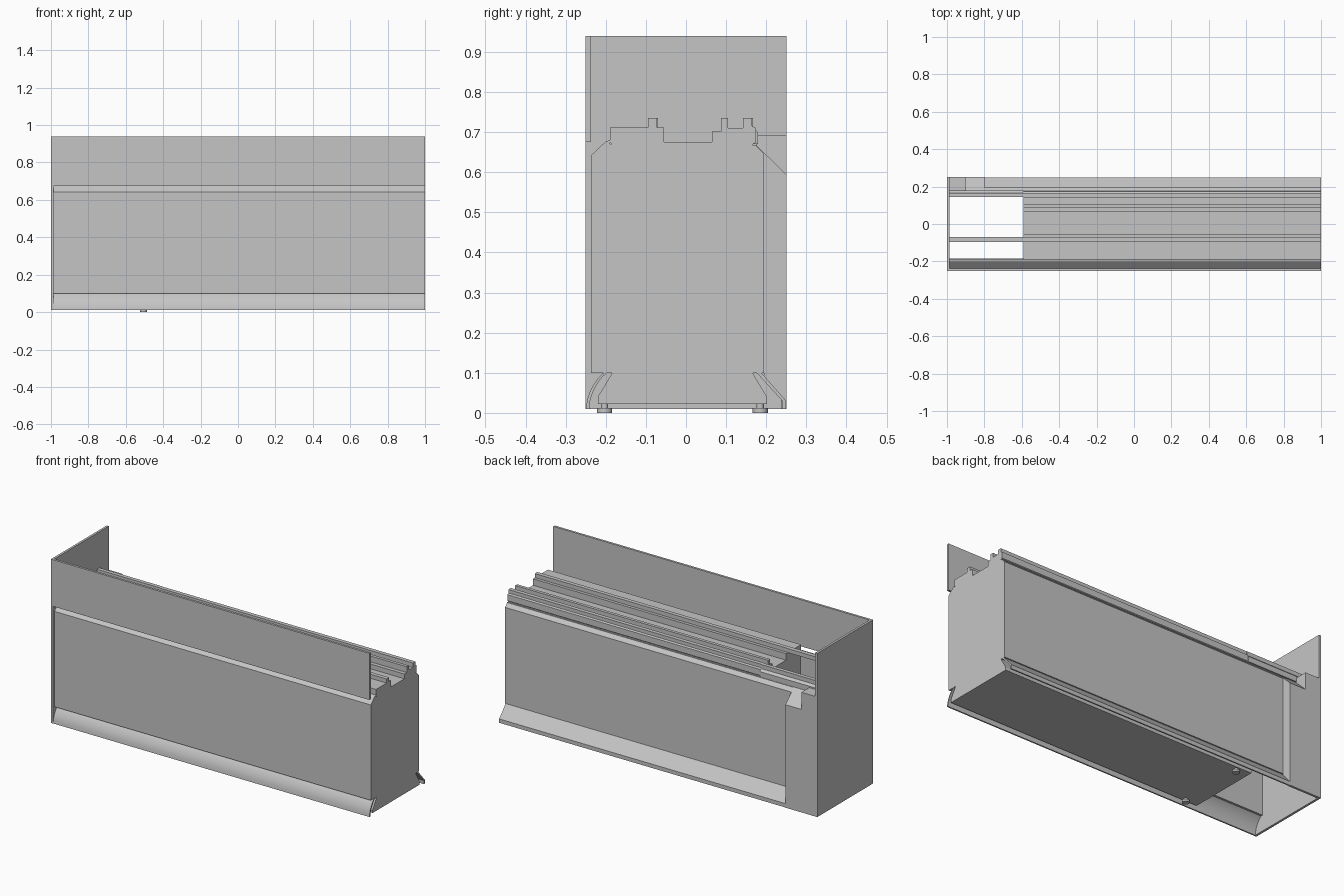
import bpy, bmesh

cube = bpy.data.objects.get("Cube")
if cube:
    bpy.data.objects.remove(cube, do_unlink=True)

grey = bpy.data.materials.new("light_grey")
grey.use_nodes = True
GREY = (0.56, 0.56, 0.56, 1)
grey.diffuse_color = GREY
grey.node_tree.nodes["Principled BSDF"].inputs["Base Color"].default_value = GREY

LEFT, RIGHT, T = 1.0, -1.0, 0.013
INNER = RIGHT + T


def extrude(name, profile, x0, x1, smooth=False):
    """Sweep a closed (y, z) profile along x."""
    bm = bmesh.new()
    face = bm.faces.new([bm.verts.new((x0, y, z)) for y, z in profile])
    res = bmesh.ops.extrude_face_region(bm, geom=[face])
    moved = [v for v in res["geom"] if isinstance(v, bmesh.types.BMVert)]
    bmesh.ops.translate(bm, verts=moved, vec=(x1 - x0, 0, 0))
    bmesh.ops.recalc_face_normals(bm, faces=bm.faces)
    mesh = bpy.data.meshes.new(name)
    bm.to_mesh(mesh)
    bm.free()
    mesh.materials.append(grey)
    obj = bpy.data.objects.new(name, mesh)
    bpy.context.collection.objects.link(obj)
    if smooth:
        bpy.ops.object.select_all(action="DESELECT")
        obj.select_set(True)
        bpy.context.view_layer.objects.active = obj
        bpy.ops.object.shade_smooth_by_angle()
    return obj


def box(name, x0, x1, y0, y1, z0, z1):
    return extrude(name, [(y0, z0), (y1, z0), (y1, z1), (y0, z1)], x0, x1)


def disc(name, x, y, z0, z1, radius):
    bpy.ops.mesh.primitive_cylinder_add(vertices=24, radius=radius, depth=z1 - z0,
                                        location=(x, y, (z0 + z1) / 2))
    obj = bpy.context.object
    obj.name = name
    obj.data.materials.append(grey)
    bpy.ops.object.shade_smooth_by_angle()


# Outer cladding: tall end panel and upper front panel
box("end_panel", RIGHT, INNER, -0.25, 0.25, 0.01, 0.94)
box("upper_front_panel", INNER, LEFT, -0.25, -0.237, 0.675, 0.94)

# Inner body with stepped channels along its top
extrude("body", [
    (-0.22, 0.022), (0.202, 0.022), (0.202, 0.04), (0.167, 0.098),
    (0.167, 0.67), (0.175, 0.675), (0.175, 0.71), (0.165, 0.715),
    (0.165, 0.735), (0.142, 0.735), (0.142, 0.71), (0.105, 0.71),
    (0.105, 0.735), (0.087, 0.735), (0.087, 0.702), (0.065, 0.702),
    (0.065, 0.675), (-0.055, 0.675), (-0.055, 0.712), (-0.072, 0.712),
    (-0.072, 0.735), (-0.095, 0.735), (-0.095, 0.712), (-0.19, 0.712),
    (-0.19, 0.675), (-0.185, 0.67), (-0.185, 0.098), (-0.22, 0.04),
], -0.59, LEFT)

# Rails that run on past the body to the end panel
extrude("front_rail", [(-0.095, 0.712), (-0.07, 0.712), (-0.07, 0.735), (-0.095, 0.735)],
        INNER, -0.59)
extrude("back_rail", [(0.145, 0.712), (0.167, 0.67), (0.18, 0.67), (0.18, 0.7),
                      (0.167, 0.712), (0.167, 0.735), (0.145, 0.735)], INNER, -0.59)

# Front facing: panel with a chamfered top, backing board and curved skirt
extrude("lower_front_panel", [(-0.237, 0.1), (-0.2, 0.1), (-0.2, 0.67), (-0.19, 0.67),
                              (-0.19, 0.68), (-0.2, 0.677), (-0.237, 0.642)], INNER, LEFT)
box("front_backing_board", INNER, LEFT, -0.2, -0.185, 0.1, 0.67)
curve = [(-0.249, 0.01), (-0.247, 0.03), (-0.241, 0.05), (-0.231, 0.07),
         (-0.218, 0.088), (-0.205, 0.1)]
extrude("front_skirt", curve + [(y + 0.008, z) for y, z in reversed(curve)],
        INNER, LEFT, smooth=True)

# Back facing: panel, backing board and sloping skirt
extrude("back_panel", [(0.175, 0.1), (0.195, 0.1), (0.195, 0.645), (0.175, 0.666)],
        -0.8, LEFT)
box("back_backing_board", INNER, LEFT, 0.167, 0.176, 0.1, 0.667)
extrude("back_skirt", [(0.176, 0.1), (0.188, 0.1), (0.248, 0.032), (0.248, 0.01),
                       (0.24, 0.01), (0.24, 0.03)], -0.8, LEFT)

# Corner filler at the back, with a sloped notch beside the end panel
box("filler_back", INNER, -0.8, 0.237, 0.25, 0.01, 0.595)
extrude("filler_return", [(0.195, 0.08), (0.25, 0.02), (0.25, 0.595), (0.195, 0.648)],
        -0.812, -0.8)
extrude("filler_slope", [(0.175, 0.655), (0.237, 0.595), (0.25, 0.595), (0.175, 0.668)],
        -0.9, -0.8)
extrude("filler_shoulder", [(0.175, 0.655), (0.237, 0.595), (0.25, 0.595),
                            (0.25, 0.692), (0.175, 0.692)], INNER, -0.9)

# Levelling feet
for side, y in (("front", -0.203), ("back", 0.185)):
    disc(side + "_foot_pad", -0.505, y, 0, 0.012, 0.019)
    disc(side + "_foot_stem", -0.505, y, 0.01, 0.03, 0.009)
